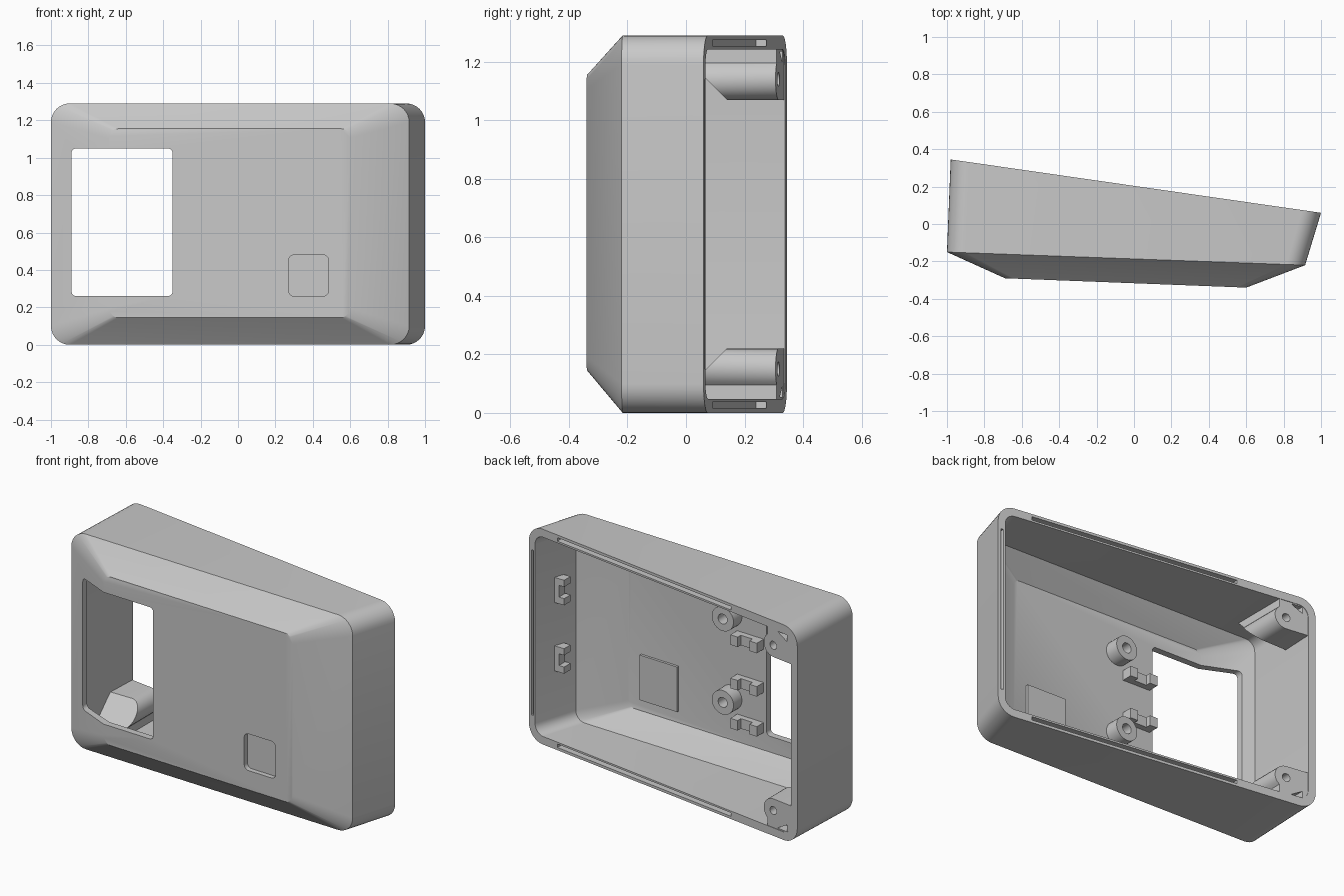
import bpy, bmesh, math

if "Cube" in bpy.data.objects:
    bpy.data.objects.remove(bpy.data.objects["Cube"])

H = 1.29
grey = bpy.data.materials.new("light grey plastic")
grey.use_nodes = True
grey.diffuse_color = (0.58, 0.58, 0.58, 1)
grey.node_tree.nodes["Principled BSDF"].inputs["Base Color"].default_value = (0.58, 0.58, 0.58, 1)


# Sloping planes of the housing, as y for a given x
def back_y(x):
    return 0.345 - 0.144 * (x + 0.98)


def mid_y(x):
    return -0.15 - 0.0366 * (x + 1)


def front_y(x):
    return -0.29 - 0.0388 * (x + 0.69)


def inner_y(x):
    return front_y(x) + 0.04


def arc(cx, cz, r, a0, a1, n=10):
    angles = [math.radians(a0 + (a1 - a0) * i / n) for i in range(n + 1)]
    return [(cx + r * math.cos(a), cz + r * math.sin(a)) for a in angles]


def rounded(x0, x1, z0, z1, r, n=8):
    return (arc(x1 - r, z1 - r, r, 0, 90, n) + arc(x0 + r, z1 - r, r, 90, 180, n)
            + arc(x0 + r, z0 + r, r, 180, 270, n) + arc(x1 - r, z0 + r, r, 270, 360, n))


def rect(x0, x1, z0, z1):
    return [(x0, z0), (x1, z0), (x1, z1), (x0, z1)]


def loft(name, rings):
    """Closed solid through rings of equal length, capped at both ends."""
    bm = bmesh.new()
    loops = [[bm.verts.new(p) for p in ring] for ring in rings]
    for a, b in zip(loops, loops[1:]):
        for i in range(len(a)):
            j = (i + 1) % len(a)
            bm.faces.new((a[i], a[j], b[j], b[i]))
    bm.faces.new(loops[0])
    bm.faces.new(loops[-1])
    bmesh.ops.recalc_face_normals(bm, faces=bm.faces)
    mesh = bpy.data.meshes.new(name)
    bm.to_mesh(mesh)
    bm.free()
    ob = bpy.data.objects.new(name, mesh)
    bpy.context.collection.objects.link(ob)
    mesh.materials.append(grey)
    return ob


def prism(name, outline, lo, hi):
    """Outline in x and z, running from y = lo(x, z) to y = hi(x, z)."""
    return loft(name, [[(x, f(x, z), z) for x, z in outline] for f in (lo, hi)])


def activate(ob):
    bpy.ops.object.select_all(action='DESELECT')
    ob.select_set(True)
    bpy.context.view_layer.objects.active = ob


def cut(ob, cutter):
    mod = ob.modifiers.new("cut", 'BOOLEAN')
    mod.operation, mod.solver, mod.object = 'DIFFERENCE', 'EXACT', cutter
    activate(ob)
    bpy.ops.object.modifier_apply(modifier=mod.name)
    bpy.data.objects.remove(cutter)


def smooth(ob):
    activate(ob)
    bpy.ops.object.shade_smooth_by_angle(angle=math.radians(25))


def ring(outline, f, shift=0):
    return [(x, f(x) + shift, z) for x, z in outline]


# Housing: outer skin, rim, then inner skin
shell = loft("housing", [
    ring(rounded(-0.69, 0.60, 0.145, H - 0.135, 0.05), front_y),
    ring(rounded(-1.0, 0.915, 0, H, 0.1), mid_y),
    ring(rounded(-0.98, 1.0, 0, H, 0.1), back_y),
    ring(rounded(-0.935, 0.955, 0.048, H - 0.048, 0.06), back_y),
    ring(rounded(-0.955, 0.87, 0.048, H - 0.048, 0.06), mid_y, 0.02),
    ring(rounded(-0.68, 0.59, 0.165, H - 0.155, 0.04), inner_y),
])

# Display window and button recess
cut(shell, prism("window_cutter", rounded(-0.89, -0.35, 0.26, 1.05, 0.025),
                 lambda x, z: -0.6, lambda x, z: 0.0))
cut(shell, prism("recess_cutter", rounded(0.27, 0.485, 0.26, 0.48, 0.03),
                 lambda x, z: -0.6, lambda x, z: front_y(x) + 0.03))

# Grooves in the rim
for outline in (rect(-0.49, 0.79, 0.016, 0.037), rect(-0.49, 0.79, H - 0.037, H - 0.016),
                rect(0.967, 0.982, 0.15, H - 0.15)):
    cut(shell, prism("groove_cutter", outline,
                     lambda x, z: back_y(x) - 0.035, lambda x, z: back_y(x) + 0.1))
smooth(shell)

# Plate behind the button
prism("button_backing", rect(0.25, 0.505, 0.235, 0.505),
      lambda x, z: inner_y(x) - 0.005, lambda x, z: inner_y(x) + 0.015)

# Corner screw bosses with sloped undersides
for label, flip in (("upper", False), ("lower", True)):
    def place(points):
        return [(x, H - z if flip else z) for x, z in points]

    def slope(x, z):
        return 0.14 - ((H - z if flip else z) - 1.07)

    def end(x, z):
        return back_y(x) - 0.003

    boss = prism(label + "_screw_boss",
                 place([(-0.945, 1.07)] + arc(-0.8, 1.14, 0.07, -90, 52)
                       + [(-0.757, 1.25), (-0.945, 1.25)]), slope, end)
    holes = (("screw_hole", arc(-0.8, 1.14, 0.024, 0, 345, 23), 0.12),
             ("corner_pocket", [(-0.9, 1.195), (-0.83, 1.235), (-0.9, 1.235)], 0.06))
    for name, outline, depth in holes:
        cut(boss, prism(name, place(outline),
                        lambda x, z: back_y(x) - depth, lambda x, z: back_y(x) + 0.1))
    smooth(boss)

# Board standoffs
for i, z in enumerate((0.42, 0.92)):
    post = prism(f"standoff_{i + 1}", arc(-0.11, z, 0.072, 0, 350, 35),
                 lambda x, z: inner_y(x) - 0.01, lambda x, z: -0.19)
    cut(post, prism("standoff_hole", arc(-0.11, z, 0.03, 0, 345, 23),
                    lambda x, z: inner_y(x) + 0.005, lambda x, z: 0))
    smooth(post)

# Cable clips on the front wall: two raised ends joined by a low bar
for i, z in enumerate((0.30, 0.54, 0.80)):
    for part, x0, x1, tall in (("left_end", -0.2, -0.15, 0.065), ("bar", -0.28, -0.2, 0.035),
                               ("right_end", -0.33, -0.28, 0.065)):
        prism(f"front_clip_{i + 1}_{part}", rect(x0, x1, z - 0.03, z + 0.03),
              lambda x, z: inner_y(x) - 0.01, lambda x, z: inner_y(x) + tall)

# Cable clips on the side wall
for i, z in enumerate((0.46, 0.87)):
    for part, z0, z1, x0 in (("lower_end", -0.075, -0.035, 0.85), ("bar", -0.035, 0.035, 0.885),
                             ("upper_end", 0.035, 0.075, 0.85)):
        prism(f"side_clip_{i + 1}_{part}", rect(x0, 0.92, z + z0, z + z1),
              lambda x, z: -0.12, lambda x, z: -0.06)
